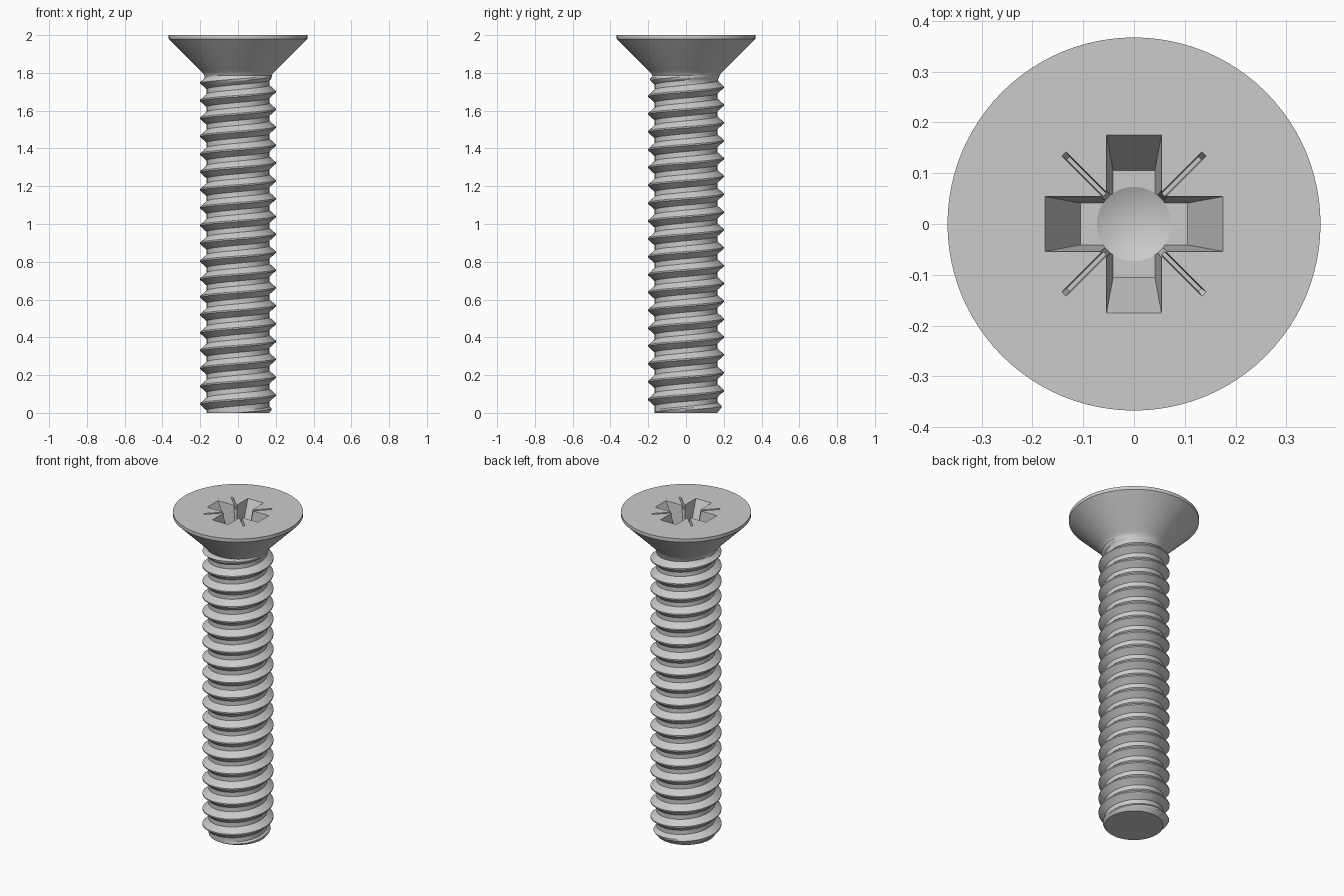
import bpy, bmesh, math
from mathutils import Matrix

if "Cube" in bpy.data.objects:
    bpy.data.objects.remove(bpy.data.objects["Cube"])

SEG, PITCH, TOP = 96, 0.0945, 1.785
CREST, ROOT = 0.2, 0.166
STEPS = [0, 0.06, 0.32, 0.40, 0.66, 0.74]   # crest flat, flank, root, flank


def make_object(name, bm):
    bmesh.ops.recalc_face_normals(bm, faces=bm.faces)
    mesh = bpy.data.meshes.new(name)
    bm.to_mesh(mesh)
    bm.free()
    obj = bpy.data.objects.new(name, mesh)
    bpy.context.collection.objects.link(obj)
    return obj


def thread_radius(z, turn):
    # trapezoid wave along a right-handed helix, chamfered at the tip
    p = (z / PITCH - turn) % 1.0
    d = min(p, 1 - p)
    t = min(max((d - 0.04) / 0.32, 0), 1)
    r = CREST + (ROOT - CREST) * t
    r = min(r, 0.165 + z * 0.8)
    fade = max(0, (z - (TOP - 0.03)) / 0.03)
    return r + (0.178 - r) * min(fade, 1)


def screw_body():
    bm = bmesh.new()
    crest_steps = [0, 0.04, 0.15, 0.26, 0.36, 0.5, 0.64, 0.74, 0.85, 0.96]
    head = [(0.184, 1.797), (0.2, 1.812), (0.367, 1.979), (0.367, 2.0)]
    cols = []
    for j in range(SEG + 1):
        turn = j / SEG
        a = turn * 2 * math.pi
        pts = []
        # first / last columns line up one pitch apart; clamped rows merge away
        for k in range(-2, int(TOP / PITCH) + 3):
            for s in crest_steps:
                z = min(max((k + s + turn) * PITCH, 0), TOP)
                pts.append((thread_radius(z, turn), z))
        pts = [(0, 0)] + pts + head + [(0, 2.0)]
        cols.append([bm.verts.new((r * math.cos(a), r * math.sin(a), z)) for r, z in pts])
    n = len(cols[0])
    for j in range(SEG):
        for i in range(n - 1):
            bm.faces.new((cols[j][i], cols[j + 1][i], cols[j + 1][i + 1], cols[j][i + 1]))
    bmesh.ops.remove_doubles(bm, verts=bm.verts, dist=1e-5)
    bmesh.ops.dissolve_degenerate(bm, dist=1e-6, edges=bm.edges)
    return make_object("countersunk_screw", bm)


def tapered_box(name, top, bottom, floor, angle, shift=0.0):
    # half sizes given at z = 2 and at the floor, walls continued above the head
    bm = bmesh.new()
    bmesh.ops.create_cube(bm, size=2)
    zt = 2.02
    f = (zt - floor) / (2.0 - floor)
    for v in bm.verts:
        up = v.co.z > 0
        hx, hy = [b + (t - b) * f if up else b for t, b in zip(top, bottom)]
        v.co = (v.co.x * hx + shift, v.co.y * hy, zt if up else floor)
    bmesh.ops.rotate(bm, verts=bm.verts, matrix=Matrix.Rotation(angle, 3, 'Z'))
    return make_object(name, bm)


def centre_bore():
    bm = bmesh.new()
    bmesh.ops.create_cone(bm, segments=64, radius1=0.0, radius2=0.073, depth=0.035,
                          cap_ends=True, matrix=Matrix.Translation((0, 0, 1.8375)))
    bmesh.ops.remove_doubles(bm, verts=bm.verts, dist=1e-6)
    rim = [f for f in bm.faces if len(f.verts) > 4]
    out = bmesh.ops.extrude_face_region(bm, geom=rim)
    bmesh.ops.delete(bm, geom=rim, context='FACES_ONLY')
    for v in out['geom']:
        if isinstance(v, bmesh.types.BMVert):
            v.co.z = 2.03
    return make_object("bore_cutter", bm)


screw = screw_body()

# cross recess: two tapered slots, a centre bore, diagonal corner relief and marks
Q = math.pi / 4
cutters = [
    tapered_box("slot_cutter_x", (0.175, 0.054), (0.105, 0.041), 1.856, 0),
    tapered_box("slot_cutter_y", (0.175, 0.054), (0.105, 0.041), 1.8561, 2 * Q),
    centre_bore(),
    tapered_box("relief_cutter", (0.085, 0.085), (0.066, 0.066), 1.87, Q),
]
for i in range(4):
    cutters.append(tapered_box("mark_cutter", (0.070, 0.006), (0.058, 0.004),
                               1.975, Q + 2 * Q * i, 0.125))

for c in cutters:
    mod = screw.modifiers.new("recess", 'BOOLEAN')
    mod.operation, mod.solver, mod.object = 'DIFFERENCE', 'EXACT', c
    c.hide_render = True

bpy.context.view_layer.objects.active = screw
screw.select_set(True)
for m in list(screw.modifiers):
    bpy.ops.object.modifier_apply(modifier=m.name)
for c in cutters:
    bpy.data.objects.remove(c, do_unlink=True)
bpy.ops.object.shade_smooth_by_angle(angle=math.radians(25))
